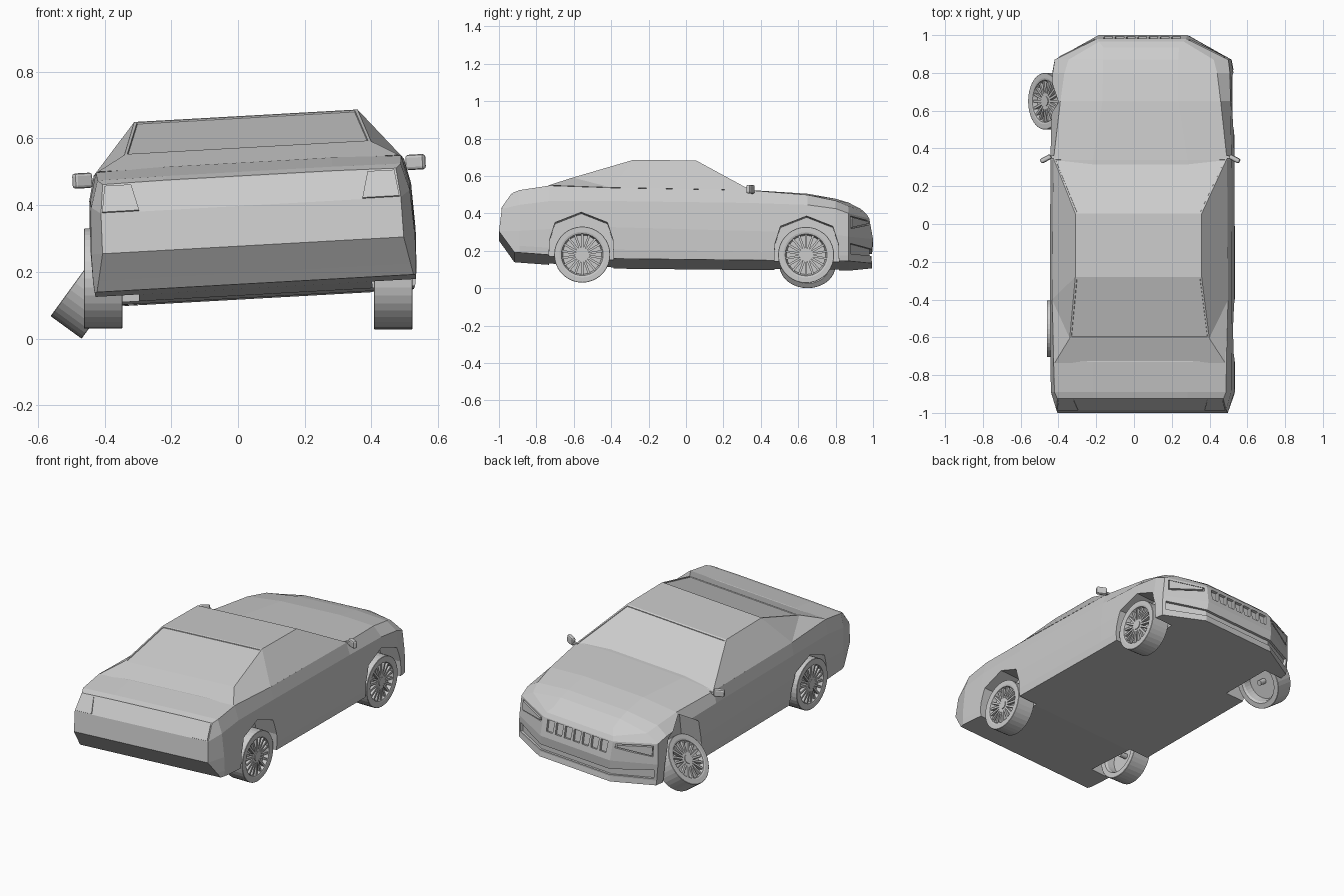
import bpy, bmesh, math
from mathutils import Matrix, Vector, geometry

if "Cube" in bpy.data.objects:
    bpy.data.objects.remove(bpy.data.objects["Cube"])

R = lambda deg, ax: Matrix.Rotation(math.radians(deg), 4, ax)
T = lambda *v: Matrix.Translation(v)
TILT = T(.061, 0, 0) @ R(-3.2, 'Y')          # the body leans over to its left


def finish(name, bm, mat=TILT):
    bmesh.ops.recalc_face_normals(bm, faces=bm.faces[:])
    bm.transform(mat)
    me = bpy.data.meshes.new(name)
    bm.to_mesh(me)
    bm.free()
    ob = bpy.data.objects.new(name, me)
    bpy.context.collection.objects.link(ob)
    return ob


def prism(bm, pts, d):
    """Slab of thickness 2d around a polygon."""
    pts = [Vector(p) for p in pts]
    n = geometry.normal(pts) * d
    a = [bm.verts.new(p - n) for p in pts]
    b = [bm.verts.new(p + n) for p in pts]
    bm.faces.new(a)
    bm.faces.new(b)
    for i in range(len(a)):
        j = (i + 1) % len(a)
        bm.faces.new((a[i], a[j], b[j], b[i]))


def box(bm, mat, size):
    bmesh.ops.create_cube(bm, size=1, matrix=mat @ Matrix.Diagonal((*size, 1)))


# Body: half sections from floor edge to bonnet/boot crown, (x, z) per point
stations = [
    (-.89, [(.482, .164), (.485, .20), (.486, .28), (.478, .42), (.455, .50), (.25, .502)]),
    (-.73, [(.480, .152), (.485, .19), (.488, .29), (.480, .44), (.458, .524), (.25, .53)]),
    (-.40, [(.478, .132), (.485, .18), (.489, .30), (.483, .44), (.466, .512), (.25, .515)]),
    (.34, [(.474, .124), (.481, .17), (.487, .28), (.480, .43), (.460, .499), (.25, .512)]),
    (.65, [(.474, .122), (.480, .16), (.482, .27), (.474, .42), (.425, .476), (.20, .495)]),
    (.80, [(.474, .121), (.478, .15), (.480, .26), (.470, .40), (.405, .446), (.20, .468)]),
    (.87, [(.462, .12), (.465, .15), (.468, .25), (.460, .375), (.385, .418), (.20, .447)]),
]
rows = [[(x, y, z) for x, z in p] for y, p in stations]
tail = [(.475, -.918, .166), (.468, -.942, .20), (.452, -1, .28), (.45, -.985, .40),
        (.44, -.925, .487), (.25, -.925, .49)]
nose = [(.24, .995, .12), (.235, .99, .15), (.235, 1, .25), (.235, .98, .36),
        (.225, .965, .385), (.20, .935, .413)]
rows = [tail] + rows + [nose]
bm = bmesh.new()
loops = []
for row in rows:
    right = [bm.verts.new(p) for p in row]
    left = [bm.verts.new((-x, y, z)) for x, y, z in row]
    loops.append(right + left[::-1])
N = len(loops[0])
for a, b in zip(loops, loops[1:]):
    for i in range(N):
        j = (i + 1) % N
        bm.faces.new((a[i], a[j], b[j], b[i]))
for end in (loops[0], loops[-1]):
    for i in range(N // 2 - 1):
        bm.faces.new((end[i], end[i + 1], end[N - 2 - i], end[N - 1 - i]))
body = finish("body", bm)


def on_nose(x, z):
    """Point on the front bumper surface."""
    u = max(0, (abs(x) - .235) / .23)
    return (x, (1 - .18 * max(0, z - .25)) * (1 - u) + .87 * u, z)


def headlight(s, m):
    return [on_nose(s * x, z) for x, z in
            ((.25 + m, .325 + m), (.44 - m, .295 + m), (.44 - m, .362 - m), (.25 + m, .348 - m))]


# Cutter for wheel arches, grille slots, light pockets and lower intake
arch = [(-.175, -.16), (-.17, .06), (-.14, .155), (0, .21), (.14, .155), (.17, .06), (.175, -.16)]
bm = bmesh.new()
for s in (-1, 1):
    for cy, cz in ((-.56, .17), (.645, .15)):
        k = 1.5 if s < 0 and cy > 0 else 1    # torn-open front left wing
        prism(bm, [(s * .46, cy + y, cz + z * (k if z > 0 else 1)) for y, z in arch], .11)
    prism(bm, headlight(s, 0), .014)
    prism(bm, [on_nose(s * x, z) for x, z in ((.232, .16), (.45, .16), (.45, .215), (.232, .195))], .016)
prism(bm, [on_nose(x, z) for x, z in ((-.234, .16), (.234, .16), (.234, .195), (-.234, .195))], .022)
for i in range(7):
    x = (i - 3) * .06
    prism(bm, [on_nose(x + dx, z) for dx, z in
               ((-.021, .285), (.021, .285), (.024, .352), (-.024, .352))], .016)
cutter = finish("body_cutter", bm)
cutter.hide_render = True
cutter.display_type = 'WIRE'
mod = body.modifiers.new("cut", 'BOOLEAN')
mod.operation = 'DIFFERENCE'
mod.solver = 'EXACT'
mod.use_self = True
mod.object = cutter

# Cabin: roof, pillars and windows
bm = bmesh.new()
corner = dict(T1=(.335, .055, .665), T2=(.335, -.28, .669), B1=(.460, .347, .499),
              B2=(.467, -.40, .513), B3=(.452, -.735, .526), C=(.37, -.605, .572))
v = {}
for k, (x, y, z) in corner.items():
    v[k, 1] = bm.verts.new((x, y, z))
    v[k, -1] = bm.verts.new((-x, y, z))
for s in (-1, 1):
    for f in (("T1", "B1", "B2", "T2"), ("T2", "B2", "C"), ("B2", "B3", "C")):
        bm.faces.new([v[k, s] for k in f])
strips = [bm.faces.new((v[a, 1], v[b, 1], v[b, -1], v[a, -1])) for a, b in
          (("B1", "T1"), ("T1", "T2"), ("T2", "C"), ("C", "B3"), ("B3", "B1"))]
bmesh.ops.recalc_face_normals(bm, faces=bm.faces[:])
bmesh.ops.inset_individual(bm, faces=[strips[0], strips[2]], thickness=.012, depth=0)
bmesh.ops.inset_individual(bm, faces=[strips[0], strips[2]], thickness=.002, depth=-.004)
finish("cabin", bm)

# Headlight lenses and tail lights
for name, s in (("left", -1), ("right", 1)):
    bm = bmesh.new()
    prism(bm, headlight(s, .006), .009)
    finish("headlight_" + name, bm, TILT @ T(0, -.006, 0))
    bm = bmesh.new()
    prism(bm, [(s * x, -.985 + (z - .40) * .7, z) for x, z in
               ((.355, .48), (.435, .48), (.446, .402), (.335, .402))], .005)
    finish("tail_light_" + name, bm)

    # Door mirror: rounded shell on a short arm
    bm = bmesh.new()
    box(bm, T(s * .5, .345, .502) @ R(-s * 28, 'Z'), (.062, .026, .046))
    bmesh.ops.bevel(bm, geom=bm.edges[:], offset=.009, segments=2, affect='EDGES', profile=.5)
    box(bm, T(s * .466, .355, .495), (.04, .014, .014))
    finish("mirror_" + name, bm)


def wheel(name, mat):
    """Turned tyre and rim around the x axis, outer face at +x."""
    prof = [(.03, 0), (.03, .104), (.055, .112), (.0575, .122), (.0575, .148), (.056, .15),
            (-.056, .15), (-.0575, .148), (-.0575, .118), (-.045, .11), (0, .104), (0, 0)]
    bm = bmesh.new()
    vs = [bm.verts.new((a, 0, r)) for a, r in prof]
    es = [bm.edges.new(e) for e in zip(vs, vs[1:])]
    bmesh.ops.spin(bm, geom=vs + es, cent=(0, 0, 0), axis=(1, 0, 0), angle=math.tau, steps=36)
    bmesh.ops.remove_doubles(bm, verts=bm.verts[:], dist=1e-5)
    for i in range(18):                        # spokes
        box(bm, R(i * 20, 'X') @ T(.042, 0, .066), (.018, .012, .088))
    for x, r, d in ((.043, .026, .024), (-.02, .016, .05)):   # hub and axle stub
        bmesh.ops.create_cone(bm, cap_ends=True, segments=20, radius1=r, radius2=r, depth=d,
                              matrix=T(x, 0, 0) @ R(90, 'Y'))
    finish(name, bm, mat)


wheel("wheel_rear_right", T(.465, -.555, .18))
wheel("wheel_front_right", T(.465, .642, .178))
wheel("wheel_rear_left", T(-.404, -.555, .18) @ R(180, 'Z'))
wheel("wheel_front_left", T(-.427, .65, .155) @ R(216, 'Y'))   # broken, splayed out
